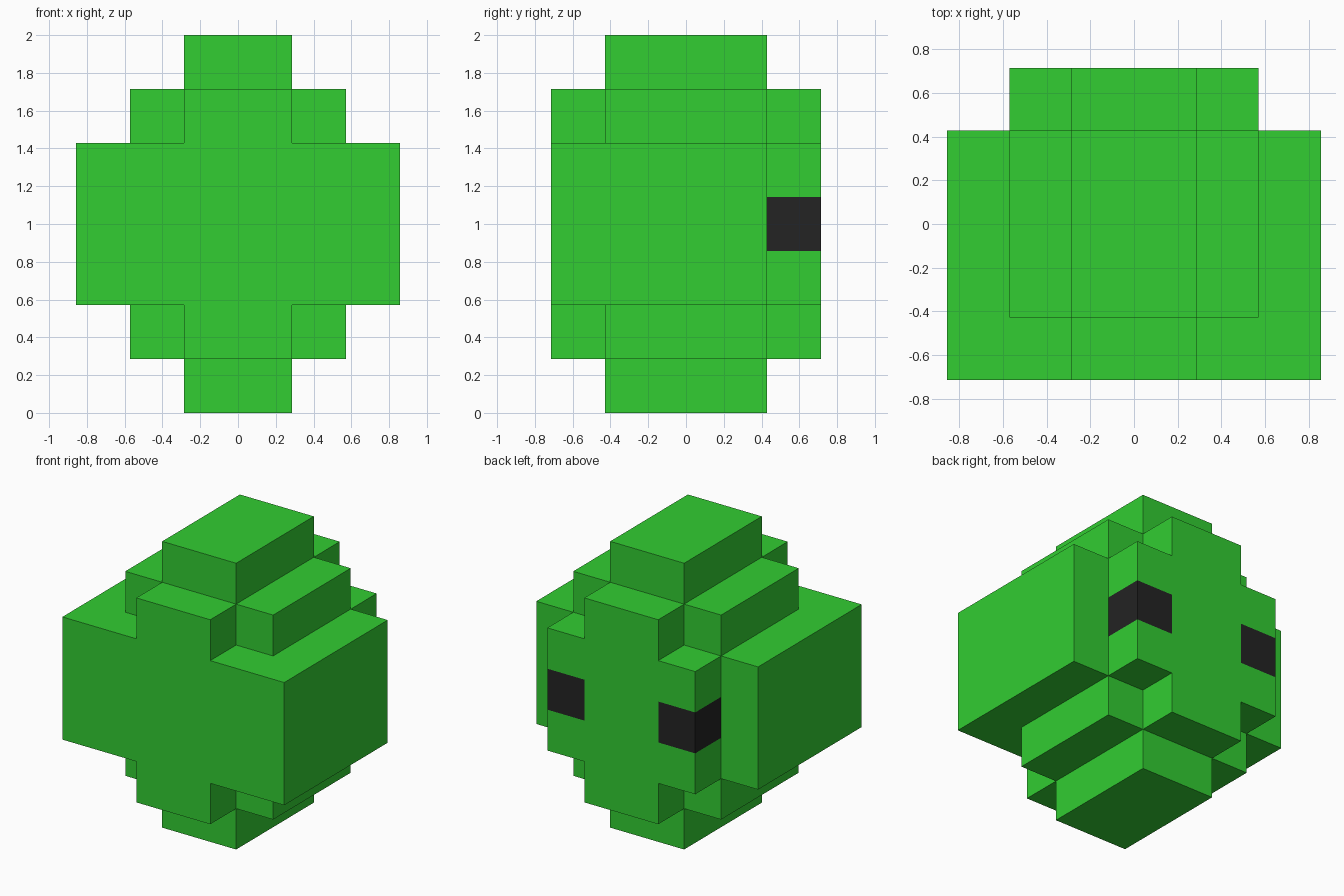
import bpy, bmesh, math
from mathutils import Vector

cube = bpy.data.objects.get("Cube")
if cube:
    bpy.data.objects.remove(cube, do_unlink=True)

U = 2 / 7  # one block


def material(name, rgb):
    m = bpy.data.materials.new(name)
    m.use_nodes = True
    m.diffuse_color = (*rgb, 1)
    bsdf = m.node_tree.nodes["Principled BSDF"]
    bsdf.inputs["Base Color"].default_value = (*rgb, 1)
    bsdf.inputs["Roughness"].default_value = 0.8
    return m


def block(x0, x1, y0, y1, z0, z1):
    """All grid cells inside a box."""
    return {(x, y, z) for x in range(x0, x1) for y in range(y0, y1) for z in range(z0, z1)}


def build(name, cells, solid, mat):
    """Skin the cells with only their exposed faces, merged into flat panels."""
    bm = bmesh.new()
    for c in sorted(cells):
        for axis in range(3):
            for sign in (-1, 1):
                n = [0, 0, 0]
                n[axis] = sign
                if tuple(a + b for a, b in zip(c, n)) in solid:
                    continue
                n = Vector(n)
                u = Vector((n.y, n.z, n.x))
                v = n.cross(u)
                centre = Vector(c) + Vector((0.5, 0.5, 0.5)) + n / 2
                corners = [centre + (u * a + v * b) / 2
                           for a, b in ((-1, -1), (1, -1), (1, 1), (-1, 1))]
                bm.faces.new([bm.verts.new((p - Vector((0, 2.5, 0))) * U) for p in corners])
    bmesh.ops.remove_doubles(bm, verts=bm.verts, dist=1e-4)
    bmesh.ops.dissolve_limit(bm, angle_limit=math.radians(1), verts=bm.verts, edges=bm.edges)
    me = bpy.data.meshes.new(name)
    bm.to_mesh(me)
    bm.free()
    me.materials.append(mat)
    bpy.context.collection.objects.link(bpy.data.objects.new(name, me))


green = material("leaf green", (0.032, 0.610, 0.032))
black = material("eye black", (0.017, 0.017, 0.017))

# Stepped body: each block is one tier
solid = (block(-3, 3, 0, 4, 2, 5)      # wide middle
         | block(-2, 2, 1, 5, 2, 5)    # face slab at the back
         | block(-2, 2, 1, 4, 1, 6)    # shoulder steps
         | block(-1, 1, 0, 5, 1, 6)    # tall central band
         | block(-1, 1, 1, 4, 0, 7))   # top and bottom caps

# Eye blocks on the outer corners of the face slab
eyes = {"left_eye": {(1, 4, 3)}, "right_eye": {(-2, 4, 3)}}

build("body", solid - set().union(*eyes.values()), solid, green)
for name, cells in eyes.items():
    build(name, cells, solid, black)
